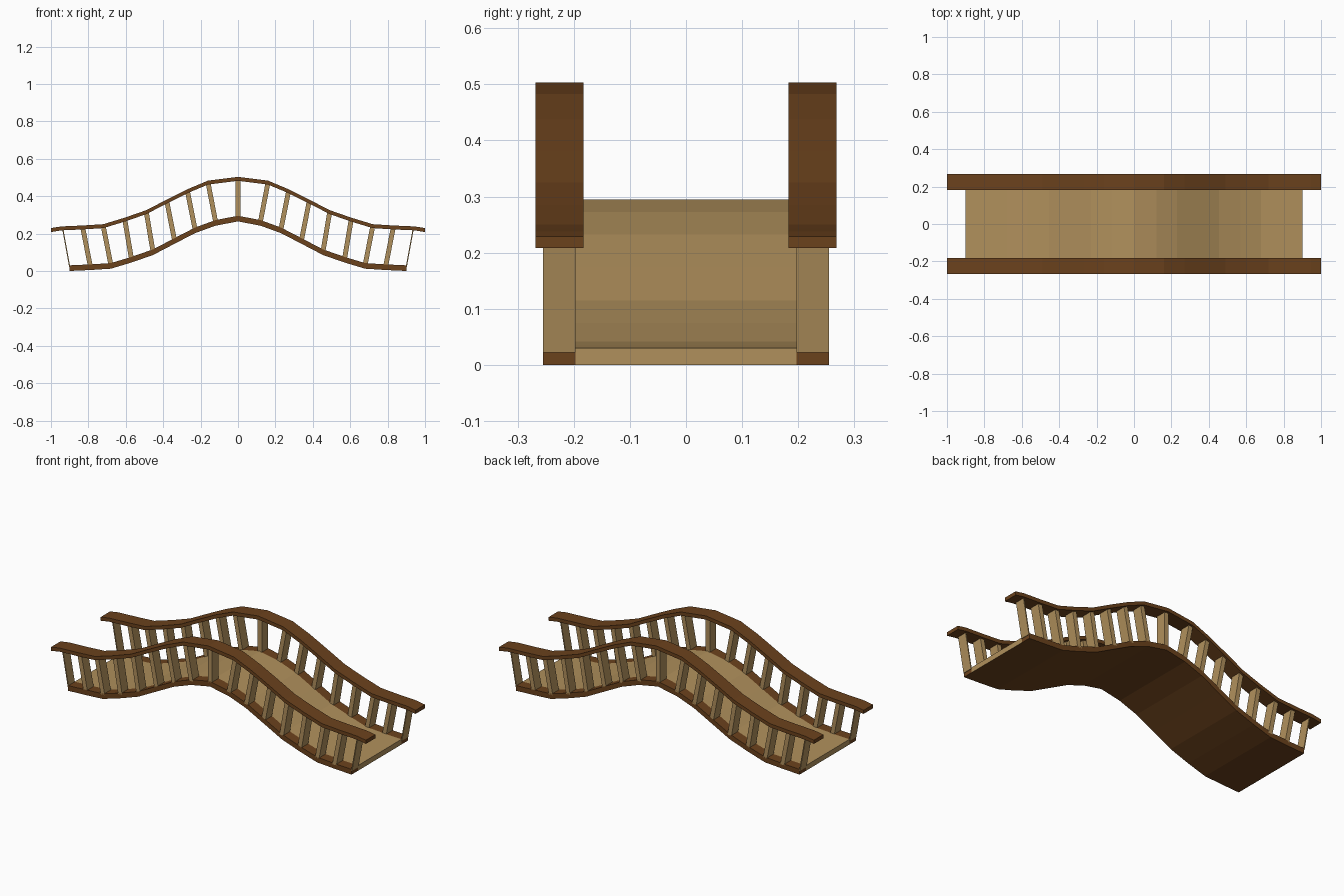
import bpy, bmesh

if "Cube" in bpy.data.objects:
    bpy.data.objects.remove(bpy.data.objects["Cube"])

def material(name, rgb):
    m = bpy.data.materials.new(name)
    m.diffuse_color = (*rgb, 1)
    m.use_nodes = True
    m.node_tree.nodes["Principled BSDF"].inputs["Base Color"].default_value = m.diffuse_color
    return m

DARK = material("dark_wood", (0.147, 0.054, 0.012))
LIGHT = material("light_wood", (0.434, 0.279, 0.107))

def ribbon(name, top, thick, y0, y1, mats, under=0):
    """Beam following a top line in xz, spanning y0..y1."""
    bm = bmesh.new()
    rings = [[bm.verts.new(p) for p in ((x, y0, z - thick), (x, y1, z - thick),
                                        (x, y1, z), (x, y0, z))] for x, z in top]
    for a, b in zip(rings, rings[1:]):
        for i in range(4):
            j = (i + 1) % 4
            f = bm.faces.new((a[i], a[j], b[j], b[i]))
            if i == 0:
                f.material_index = under
    bm.faces.new(rings[0])
    bm.faces.new(rings[-1])
    bmesh.ops.recalc_face_normals(bm, faces=bm.faces)
    return finish(name, bm, mats)

def finish(name, bm, mats):
    me = bpy.data.meshes.new(name)
    bm.to_mesh(me)
    bm.free()
    for m in mats:
        me.materials.append(m)
    ob = bpy.data.objects.new(name, me)
    bpy.context.collection.objects.link(ob)
    return ob

def mirrored(half):
    return [(-x, z) for x, z in reversed(half[1:])] + half

# Half profiles (top surfaces) from the crown outward
deck_half = [(0, .295), (.12, .272), (.23, .232), (.34, .175), (.455, .115),
             (.57, .075), (.68, .042), (.79, .035), (.9, .03)]
rail_half = [(0, .503), (.16, .483), (.27, .437), (.38, .382), (.49, .325),
             (.605, .285), (.72, .25), (.83, .243), (.945, .238), (1.0, .229)]
deck_line, rail_line = mirrored(deck_half), mirrored(rail_half)

# Walkway with a dark underside
ribbon("deck", deck_line, .03, -.197, .197, [LIGHT, DARK], under=1)

for side, s in (("front", -1), ("back", 1)):
    # Side stringer and handrail
    ribbon(side + "_stringer", deck_line, .03, *sorted((s * .197, s * .255)), [DARK])
    ribbon(side + "_handrail", rail_line, .021, *sorted((s * .183, s * .268)), [DARK])

    # Leaning balusters, with thin slats at the bridge ends
    bm = bmesh.new()
    tops = [rail_line[i] for i in range(1, len(rail_line) - 1)]
    for (xb, zb), (xt, zt) in zip(deck_line, tops):
        w = .003 if abs(xb) > .85 else .013
        if abs(xb) > .85:
            xt = .937 if xb > 0 else -.937
        zb, zt = zb - .008, zt - .012
        ends = []
        for x, z in ((xb, zb), (xt, zt)):
            ends.append([bm.verts.new((x + dx, s * y, z)) for dx, y in
                         ((-w, .197), (w, .197), (w, .255), (-w, .255))])
        a, b = ends
        for i in range(4):
            j = (i + 1) % 4
            bm.faces.new((a[i], a[j], b[j], b[i]))
        bm.faces.new(a)
        bm.faces.new(b)
    bmesh.ops.recalc_face_normals(bm, faces=bm.faces)
    finish(side + "_balusters", bm, [LIGHT])
